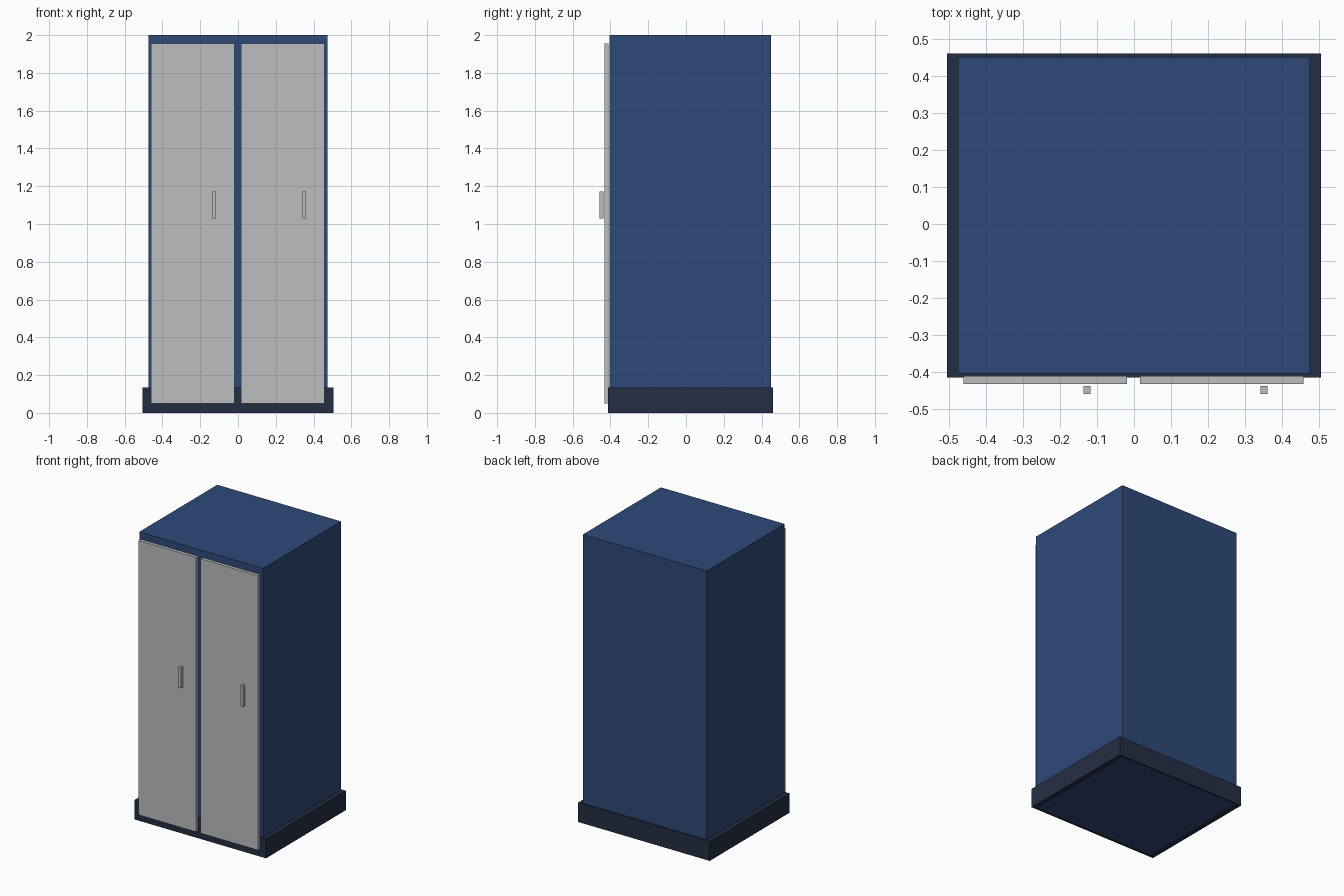
import bpy

if "Cube" in bpy.data.objects:
    bpy.data.objects.remove(bpy.data.objects["Cube"])


def material(name, srgb):
    lin = [((c / 255 + 0.055) / 1.055) ** 2.4 for c in srgb]
    m = bpy.data.materials.new(name)
    m.diffuse_color = (*lin, 1)
    m.use_nodes = True
    m.node_tree.nodes["Principled BSDF"].inputs["Base Color"].default_value = m.diffuse_color
    return m


BLUE = material("cabinet blue", (46, 73, 121))
NAVY = material("dark navy", (36, 46, 67))
GREY = material("door grey", (188, 189, 192))


def box(name, x, y, z, mat):
    bpy.ops.mesh.primitive_cube_add(
        size=1, location=[(a + b) / 2 for a, b in (x, y, z)])
    o = bpy.context.object
    o.name = name
    o.scale = [b - a for a, b in (x, y, z)]
    bpy.ops.object.transform_apply(location=False, rotation=False, scale=True)
    o.data.materials.append(mat)
    return o


# Main cabinet
box("cabinet_body", (-0.475, 0.475), (-0.404, 0.451), (0.005, 2), BLUE)

# Plinth: four skirting boards around the foot
for side, x in (("left", (-0.505, -0.475)), ("right", (0.475, 0.505))):
    box("plinth_" + side, x, (-0.414, 0.461), (0, 0.135), NAVY)
box("plinth_front", (-0.475, 0.475), (-0.414, -0.404), (0, 0.135), NAVY)
box("plinth_back", (-0.475, 0.475), (0.451, 0.461), (0, 0.135), NAVY)

# Doors with standing handles
for side, x0, hx in (("left", -0.46, -0.127), ("right", 0.016, 0.351)):
    box("door_" + side, (x0, x0 + 0.441), (-0.432, -0.41), (0.05, 1.955), GREY)
    box("handle_" + side, (hx - 0.01, hx + 0.01), (-0.459, -0.438), (1.03, 1.173), GREY)
